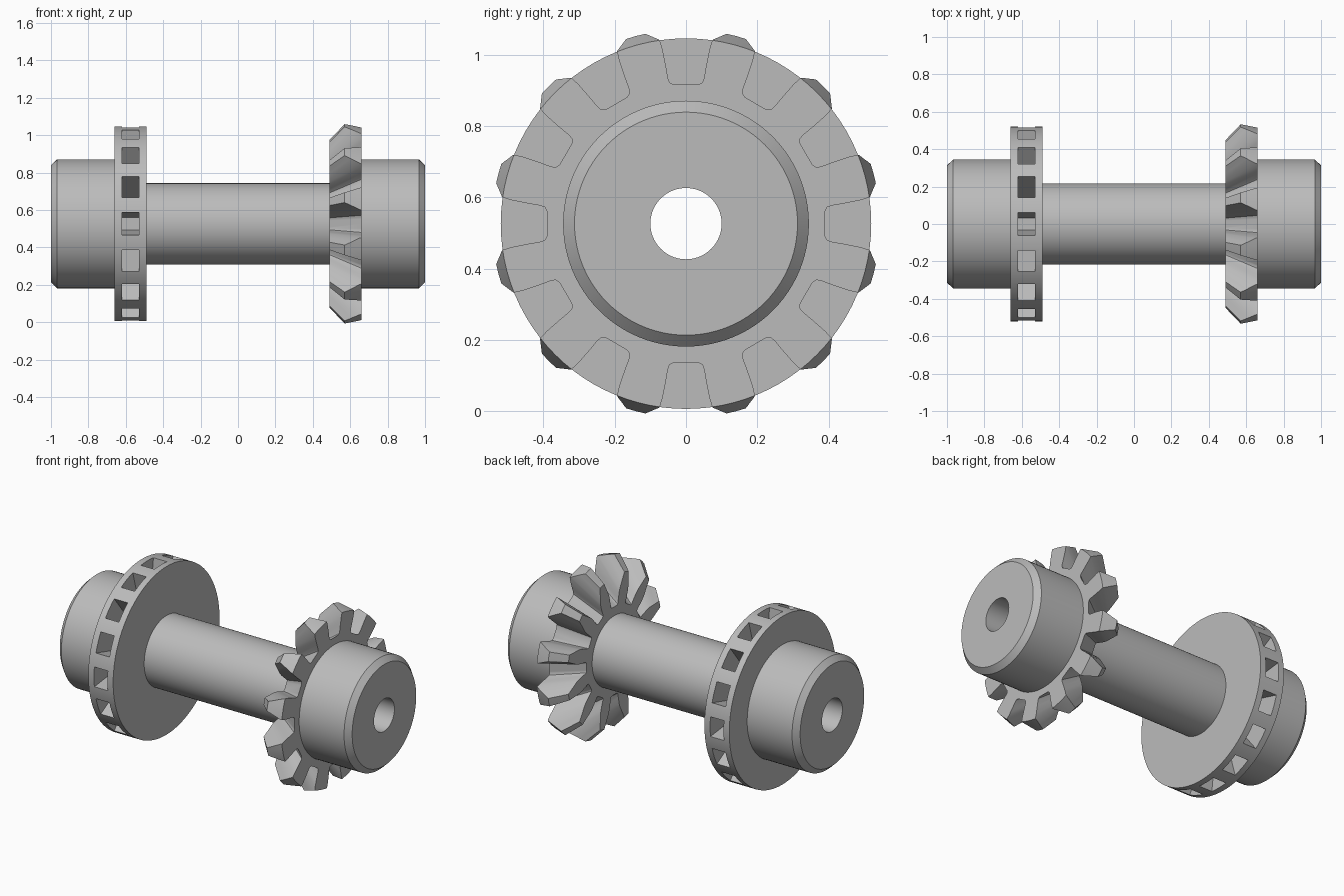
import bpy
import bmesh
from math import pi, cos, sin, tan, radians
from mathutils import Matrix, Vector

if "Cube" in bpy.data.objects:
    bpy.data.objects.remove(bpy.data.objects["Cube"], do_unlink=True)

AXIS_Z = 0.526
BORE = 0.1
SEGMENTS = 96

steel = bpy.data.materials.new("grey steel")
steel.use_nodes = True
steel.diffuse_color = (0.5, 0.5, 0.5, 1)
steel.node_tree.nodes["Principled BSDF"].inputs["Base Color"].default_value = (0.5, 0.5, 0.5, 1)


def make_object(name, bm):
    bmesh.ops.recalc_face_normals(bm, faces=bm.faces)
    mesh = bpy.data.meshes.new(name)
    bm.to_mesh(mesh)
    bm.free()
    obj = bpy.data.objects.new(name, mesh)
    obj.location.z = AXIS_Z
    mesh.materials.append(steel)
    bpy.context.collection.objects.link(obj)
    return obj


def turned(name, profile):
    """Revolve a closed (x, radius) outline around the x axis."""
    bm = bmesh.new()
    rings = []
    for i in range(SEGMENTS):
        a = 2 * pi * i / SEGMENTS
        rings.append([bm.verts.new((x, r * sin(a), r * cos(a))) for x, r in profile])
    count = len(profile)
    for i in range(SEGMENTS):
        here, there = rings[i], rings[(i + 1) % SEGMENTS]
        for j in range(count):
            k = (j + 1) % count
            bm.faces.new((here[j], here[k], there[k], there[j]))
    return make_object(name, bm)


def loft_array(name, first, last, copies):
    """Closed prisms between two matching sections, repeated around the x axis."""
    bm = bmesh.new()
    for i in range(copies):
        turn = Matrix.Rotation(2 * pi * i / copies, 3, 'X')
        a = [bm.verts.new(turn @ Vector(p)) for p in first]
        b = [bm.verts.new(turn @ Vector(p)) for p in last]
        bm.faces.new(a)
        bm.faces.new(b)
        for j in range(len(a)):
            k = (j + 1) % len(a)
            bm.faces.new((a[j], a[k], b[k], b[j]))
    cutter = make_object(name, bm)
    cutter.hide_render = True
    return cutter


def activate(obj):
    bpy.ops.object.select_all(action='DESELECT')
    obj.select_set(True)
    bpy.context.view_layer.objects.active = obj


def cut(obj, cutter):
    mod = obj.modifiers.new("cut", 'BOOLEAN')
    mod.operation = 'DIFFERENCE'
    mod.solver = 'EXACT'
    mod.object = cutter
    activate(obj)
    bpy.ops.object.modifier_apply(modifier=mod.name)
    bpy.data.objects.remove(cutter, do_unlink=True)


# Bored shaft with a chamfered hub at each end
half = [(1, BORE), (1, 0.313), (0.967, 0.345), (0.66, 0.345), (0.66, 0.217)]
shaft = turned("shaft_and_hubs", half + [(-x, r) for x, r in reversed(half)])

# Disk with square radial pockets around its rim
disk = turned("pocket_disk", [(-0.66, 0.2), (-0.66, 0.52), (-0.49, 0.52), (-0.49, 0.2)])


def pocket_section(r):
    w = r * tan(radians(6.75))
    return [(-0.575 + sx * 0.046, sy * w, r)
            for sx, sy in ((-1, -1), (1, -1), (1, 1), (-1, 1))]


cut(disk, loft_array("pocket_cutter", pocket_section(0.28), pocket_section(0.6), 16))

# Bevel gear: conical blank with tapering tooth gaps that aim at one apex
gear = turned("bevel_gear", [(0.66, 0.2), (0.66, 0.52), (0.57, 0.545), (0.49, 0.46), (0.49, 0.2)])

APEX = 0.1
gap_side = [(0.034, 0.39), (0.046, 0.396), (0.051, 0.41), (0.056, 0.44), (0.066, 0.49),
            (0.077, 0.525), (0.11, 0.586), (0.143, 0.649), (0.22, 0.95)]
gap_outline = gap_side + [(-w, r) for w, r in reversed(gap_side)]


def gap_section(x):
    s = (x - APEX) / (0.66 - APEX)
    return [(x, w * s, r * s) for w, r in gap_outline]


cut(gear, loft_array("gap_cutter", gap_section(0.45), gap_section(0.72), 12))

for part in (shaft, disk, gear):
    activate(part)
    bpy.ops.object.shade_smooth_by_angle(angle=radians(25))
